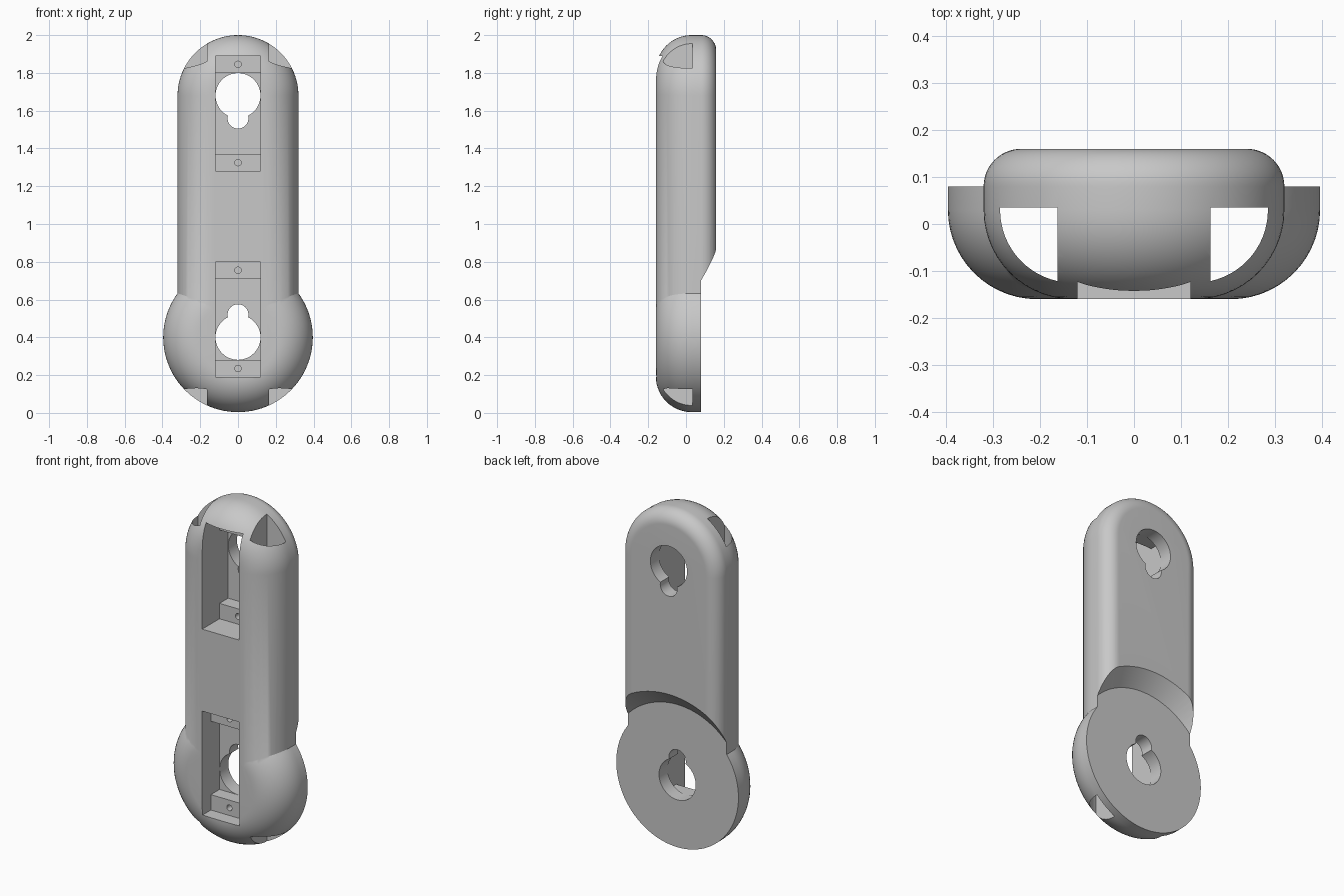
import bpy, bmesh, math
from mathutils import Vector

cube = bpy.data.objects.get("Cube")
if cube:
    bpy.data.objects.remove(cube, do_unlink=True)

FRONT, BACK, SEAT = -0.16, 0.16, 0.08   # depth planes
TOP_Z, LOW_Z, MID_Z = 1.68, 0.40, 1.04  # hole centres and mirror height

grey = bpy.data.materials.new("light_grey")
grey.use_nodes = True
grey.diffuse_color = (0.58, 0.58, 0.58, 1)
grey.node_tree.nodes["Principled BSDF"].inputs["Base Color"].default_value = grey.diffuse_color


def finish(name, bm):
    bmesh.ops.remove_doubles(bm, verts=bm.verts, dist=1e-5)
    bmesh.ops.recalc_face_normals(bm, faces=bm.faces)
    mesh = bpy.data.meshes.new(name)
    bm.to_mesh(mesh)
    bm.free()
    mesh.materials.append(grey)
    obj = bpy.data.objects.new(name, mesh)
    bpy.context.collection.objects.link(obj)
    return obj


def loft(name, rings, high, low, steps=48):
    """Stack stadium outlines, one per (radius, y)."""
    bm = bmesh.new()
    loops = []
    for r, y in rings:
        loop = []
        for centre, start in ((high, 0), (low, math.pi)):
            last = steps + 1 if high != low else steps
            for i in range(last):
                a = start + math.pi * i / steps
                loop.append(bm.verts.new((r * math.cos(a), y, centre + r * math.sin(a))))
        loops.append(loop)
    for a, b in zip(loops, loops[1:]):
        n = len(a)
        for i in range(n):
            bm.faces.new((a[i], a[(i + 1) % n], b[(i + 1) % n], b[i]))
    bm.faces.new(loops[0])
    bm.faces.new(loops[-1])
    return finish(name, bm)


def prism(name, points, offset):
    """Extrude a flat polygon along the offset."""
    bm = bmesh.new()
    face = bm.faces.new([bm.verts.new(p) for p in points])
    out = bmesh.ops.extrude_face_region(bm, geom=[face])
    verts = [v for v in out["geom"] if isinstance(v, bmesh.types.BMVert)]
    bmesh.ops.translate(bm, verts=verts, vec=Vector(offset))
    return finish(name, bm)


def combine(target, tool, operation="DIFFERENCE"):
    mod = target.modifiers.new(tool.name, "BOOLEAN")
    mod.operation, mod.solver, mod.object = operation, "EXACT", tool
    bpy.context.view_layer.objects.active = target
    bpy.ops.object.modifier_apply(modifier=mod.name)
    bpy.data.objects.remove(tool, do_unlink=True)


def arc(r, start, end, steps=14):
    return [(r * math.cos(t), r * math.sin(t))
            for t in (math.radians(start + (end - start) * i / steps) for i in range(steps + 1))]


# Front edges share a large round; the body also has a smaller back round
ROUND, ROUND_Y = 0.19, 0.03


def front_round(radius):
    return [(radius - ROUND + x, ROUND_Y + y) for x, y in arc(ROUND, -90, 0)]


body_rings = front_round(0.32) + [(0.24 + x, SEAT + y) for x, y in arc(0.08, 0, 90)]
body = loft("arm_body", body_rings, TOP_Z, LOW_Z)

# Sloped clearance around the round seat at the back
combine(body, loft("seat_clearance", [(0.44, SEAT), (0.53, BACK), (0.575, 0.2)], LOW_Z, LOW_Z))

# Round lower end
disc = loft("round_end", front_round(0.396) + [(0.396, SEAT)], LOW_Z, LOW_Z)
combine(body, disc, "UNION")

# Stepped front pockets, keyholes and screw holes, mirrored in height
for side, shelf in ((1, 0.0), (-1, -0.08)):
    def height(z):
        return MID_Z + side * (z - MID_Z)

    floor = shelf + 0.08
    section = [(-0.3, 1.28), (shelf, 1.28), (shelf, 1.37), (floor, 1.37),
               (floor, 1.80), (shelf, 1.80), (shelf, 1.89), (-0.3, 1.89)]
    combine(body, prism("pocket", [(-0.12, y, height(z)) for y, z in section], (0.24, 0, 0)))
    for name, r, z, y0, y1 in (("key_hole", 0.119, TOP_Z, floor - 0.03, 0.3),
                               ("key_slot", 0.055, 1.56, floor - 0.03, 0.3),
                               ("upper_screw_hole", 0.017, 1.845, shelf - 0.03, shelf + 0.05),
                               ("lower_screw_hole", 0.017, 1.325, shelf - 0.03, shelf + 0.05)):
        combine(body, loft(name, [(r, y0), (r, y1)], height(z), height(z), 24))

# Long side channels running from end to end
for side in (1, -1):
    inner = 0.163
    curve = [(0.13 + x, ROUND_Y + y) for x, y in arc(0.155, -77.7, 0)]
    outline = curve + [(0.285, 0.035), (inner, 0.035)]
    combine(body, prism("side_channel", [(side * x, y, -0.1) for x, y in outline], (0, 0, 2.2)))

# Smooth rounds with crisp cut edges
bpy.ops.object.select_all(action="DESELECT")
body.select_set(True)
bpy.context.view_layer.objects.active = body
bpy.ops.object.shade_smooth_by_angle(angle=math.radians(28))
